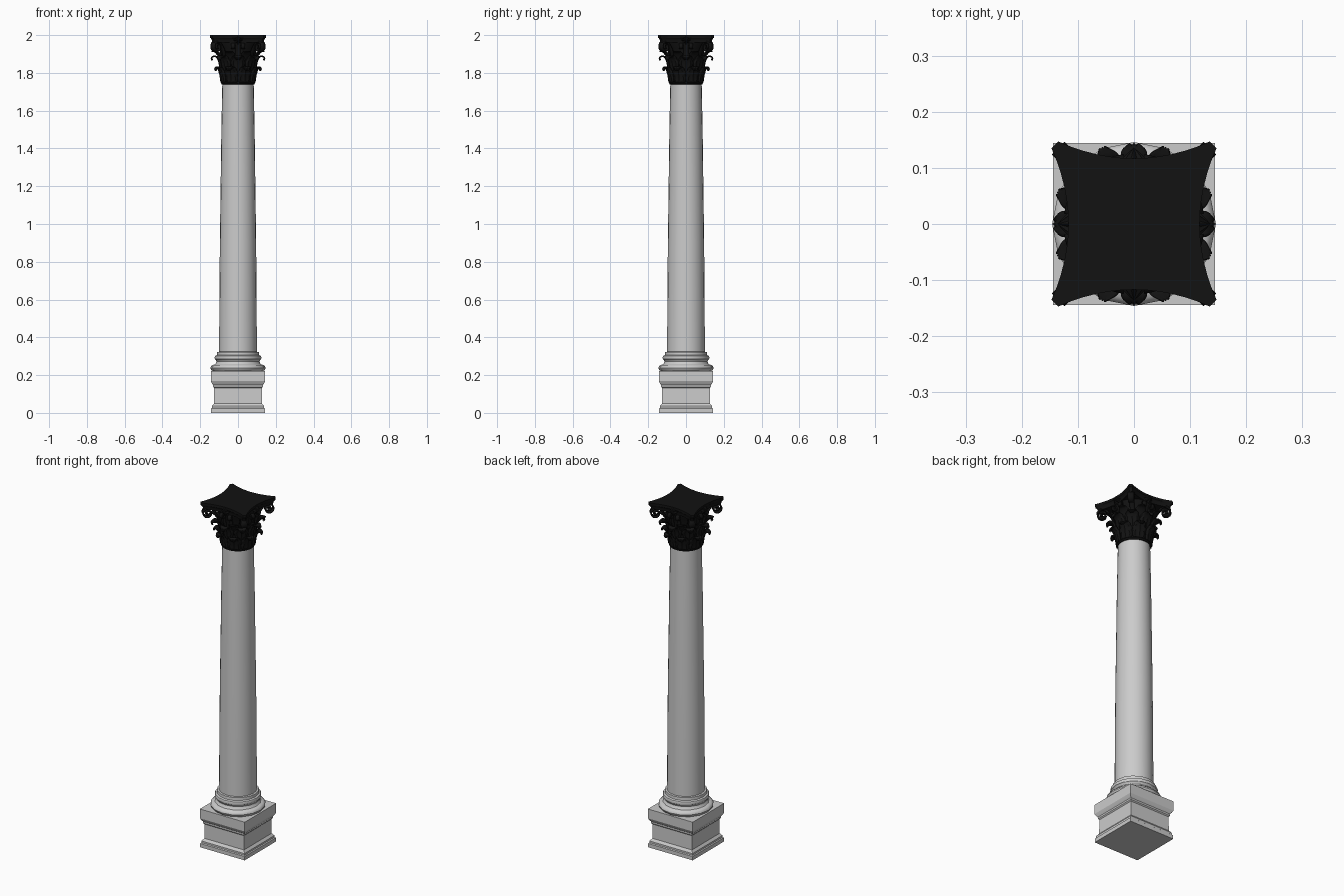
import bpy, bmesh, math
from mathutils import Vector

if "Cube" in bpy.data.objects:
    bpy.data.objects.remove(bpy.data.objects["Cube"])


def material(name, c):
    m = bpy.data.materials.new(name)
    m.diffuse_color = (c, c, c, 1)
    m.use_nodes = True
    m.node_tree.nodes["Principled BSDF"].inputs["Base Color"].default_value = m.diffuse_color
    return m


STONE = material("grey stone", 0.6)
DARK = material("black capital", 0.006)


def finish(name, bm, mat, angle=35):
    bmesh.ops.recalc_face_normals(bm, faces=bm.faces)
    me = bpy.data.meshes.new(name)
    bm.to_mesh(me)
    bm.free()
    me.materials.append(mat)
    ob = bpy.data.objects.new(name, me)
    bpy.context.collection.objects.link(ob)
    bpy.ops.object.select_all(action='DESELECT')
    ob.select_set(True)
    bpy.context.view_layer.objects.active = ob
    bpy.ops.object.shade_smooth_by_angle(angle=math.radians(angle))
    return ob


def loft(name, rings, mat, angle=35):
    """Skin closed rings of points and cap both ends."""
    bm = bmesh.new()
    vs = [[bm.verts.new(p) for p in ring] for ring in rings]
    n = len(vs[0])
    for a, b in zip(vs, vs[1:]):
        for i in range(n):
            bm.faces.new((a[i], a[(i + 1) % n], b[(i + 1) % n], b[i]))
    bm.faces.new(vs[0][::-1])
    bm.faces.new(vs[-1])
    return finish(name, bm, mat, angle)


def turned(name, profile, sides, mat):
    ang = [2 * math.pi * i / sides for i in range(sides)]
    return loft(name, [[(r * math.cos(a), r * math.sin(a), z) for a in ang]
                       for r, z in profile], mat)


def square(name, profile, mat):
    return loft(name, [[(-h, -h, z), (h, -h, z), (h, h, z), (-h, h, z)]
                       for h, z in profile], mat, 20)


def smooth_path(pts, steps):
    """Catmull-Rom through tuples."""
    p = [Vector(q) for q in pts]
    p = [2 * p[0] - p[1]] + p + [2 * p[-1] - p[-2]]
    out = []
    for i in range(1, len(p) - 2):
        a, b, c, d = p[i - 1:i + 3]
        for k in range(steps):
            t = k / steps
            out.append(0.5 * (2 * b + (c - a) * t + (2 * a - 5 * b + 4 * c - d) * t * t
                              + (3 * b - a - 3 * c + d) * t ** 3))
    return out + [p[-2]]


def ribbons(name, path, angles, thick, lobes=0, rib=0.0, cols=6):
    """Strips following (radius, z, half width), repeated around the axis."""
    bm = bmesh.new()
    for a in angles:
        rad, tan = Vector((math.cos(a), math.sin(a), 0)), Vector((-math.sin(a), math.cos(a), 0))
        rows = []
        for i, (r, z, w) in enumerate(path):
            s = i / (len(path) - 1)
            if lobes:
                w *= 0.88 + 0.16 * abs(math.sin(math.pi * lobes * s))
            row = []
            for j in range(cols + 1):
                u = 2 * j / cols - 1
                bend = -(u * w) ** 2 / (2 * 0.1) if lobes else 0
                ridge = rib * (1 if j % 2 else 0)
                row.append(bm.verts.new(rad * (r + bend + ridge) + tan * u * w + Vector((0, 0, z))))
            rows.append(row)
        for p, q in zip(rows, rows[1:]):
            for j in range(cols):
                bm.faces.new((p[j], p[j + 1], q[j + 1], q[j]))
    ob = finish(name, bm, DARK, 40)
    mod = ob.modifiers.new("thickness", 'SOLIDIFY')
    mod.thickness = thick
    mod.offset = 0
    return ob


def around(n, start=0.0):
    return [math.radians(start + 360 * i / n) for i in range(n)]


# Square pedestal with moulded foot and cap
square("pedestal", [(0.143, 0), (0.143, 0.022), (0.138, 0.026), (0.138, 0.036), (0.127, 0.05),
                    (0.126, 0.132), (0.132, 0.138), (0.132, 0.148), (0.138, 0.156),
                    (0.144, 0.168), (0.144, 0.222)], STONE)

# Round moulded base
turned("column_base", [(0.135, 0.222), (0.143, 0.229), (0.146, 0.238), (0.143, 0.247),
                       (0.135, 0.254), (0.122, 0.256), (0.117, 0.262), (0.114, 0.272),
                       (0.117, 0.28), (0.122, 0.284), (0.124, 0.293), (0.121, 0.302),
                       (0.112, 0.306), (0.111, 0.322), (0.1, 0.324)], 16, STONE)

# Tapered shaft
turned("shaft", [(0.1, 0.32), (0.0985, 0.6), (0.096, 0.9), (0.092, 1.2),
                 (0.088, 1.5), (0.083, 1.75)], 24, STONE)

# Capital: collar ring and bell
turned("capital_collar", [(0.08, 1.738), (0.087, 1.74), (0.09, 1.747), (0.087, 1.754),
                          (0.08, 1.757)], 32, DARK)
turned("capital_bell", [(0.082, 1.75), (0.083, 1.82), (0.087, 1.88), (0.097, 1.93),
                        (0.112, 1.96), (0.112, 1.972)], 32, DARK)

# Two rows of curling leaves
lower = smooth_path([(0.087, 1.75, 0.032), (0.092, 1.785, 0.036), (0.101, 1.815, 0.034),
                     (0.115, 1.83, 0.025), (0.126, 1.823, 0.015), (0.125, 1.812, 0.006)], 4)
upper = smooth_path([(0.087, 1.77, 0.026), (0.092, 1.83, 0.033), (0.103, 1.872, 0.034),
                     (0.122, 1.889, 0.026), (0.137, 1.881, 0.015), (0.135, 1.868, 0.006)], 4)
ribbons("lower_leaves", lower, around(8, 22.5), 0.006, 5, 0.004)
ribbons("upper_leaves", upper, around(8), 0.006, 5, 0.004)


# Scrolls: a stem leading into a spiral
def scroll(stem, cr, cz, size, w0, w1):
    spiral = []
    for i in range(25):
        t = i / 24
        a = math.radians(120 - 600 * t)
        s = size * (1 - 0.8 * t)
        spiral.append((cr + s * math.cos(a), cz + s * math.sin(a), w1))
    return smooth_path([(r, z, w0) for r, z in stem], 4) + [Vector(p) for p in spiral]


corner = scroll([(0.092, 1.86), (0.105, 1.905), (0.125, 1.94), (0.144, 1.962)],
                0.163, 1.938, 0.03, 0.012, 0.016)
ribbons("corner_scrolls", corner, around(4, 45), 0.007, cols=2)
inner = scroll([(0.09, 1.87), (0.094, 1.91), (0.1, 1.942)], 0.11, 1.94, 0.016, 0.008, 0.01)
ribbons("inner_scrolls", inner, around(4, 13) + around(4, -13), 0.005, cols=2)

# Leaves backing the corner scrolls
sheath = smooth_path([(0.09, 1.84, 0.018), (0.104, 1.885, 0.026), (0.124, 1.91, 0.024),
                      (0.146, 1.914, 0.008)], 4)
ribbons("scroll_sheaths", sheath, around(8, 22.5), 0.005, 3, 0.003)


# Abacus with concave sides and clipped corners
def abacus_ring(scale, z):
    pts = []
    for k in range(4):
        c, s = math.cos(k * math.pi / 2), math.sin(k * math.pi / 2)
        for i in range(13):
            x = -0.135 + 0.27 * i / 12
            y = -(0.117 + 0.030 * abs(x / 0.135) ** 2)
            x, y = x * scale, y * scale
            pts.append((c * x - s * y, s * x + c * y, z))
    return pts


loft("abacus", [abacus_ring(s, z) for s, z in
                [(0.93, 1.962), (0.94, 1.974), (0.97, 1.982), (1, 1.986), (1, 2.0)]], DARK)

# Pointed flower at the middle of each side
bm = bmesh.new()
for a in around(4):
    rad, tan = Vector((math.cos(a), math.sin(a), 0)), Vector((-math.sin(a), math.cos(a), 0))
    up = Vector((0, 0, 1))
    mid = rad * 0.112 + up * 1.974
    rim = []
    for i in range(16):
        t = 2 * math.pi * i / 16
        r = 0.026 if i % 2 == 0 else 0.017
        rim.append(bm.verts.new(mid + tan * r * math.cos(t) + up * r * math.sin(t)))
    tip = bm.verts.new(mid + rad * 0.025)
    for i in range(16):
        bm.faces.new((rim[i], rim[(i + 1) % 16], tip))
    bm.faces.new(rim[::-1])
finish("side_flowers", bm, DARK, 20)
